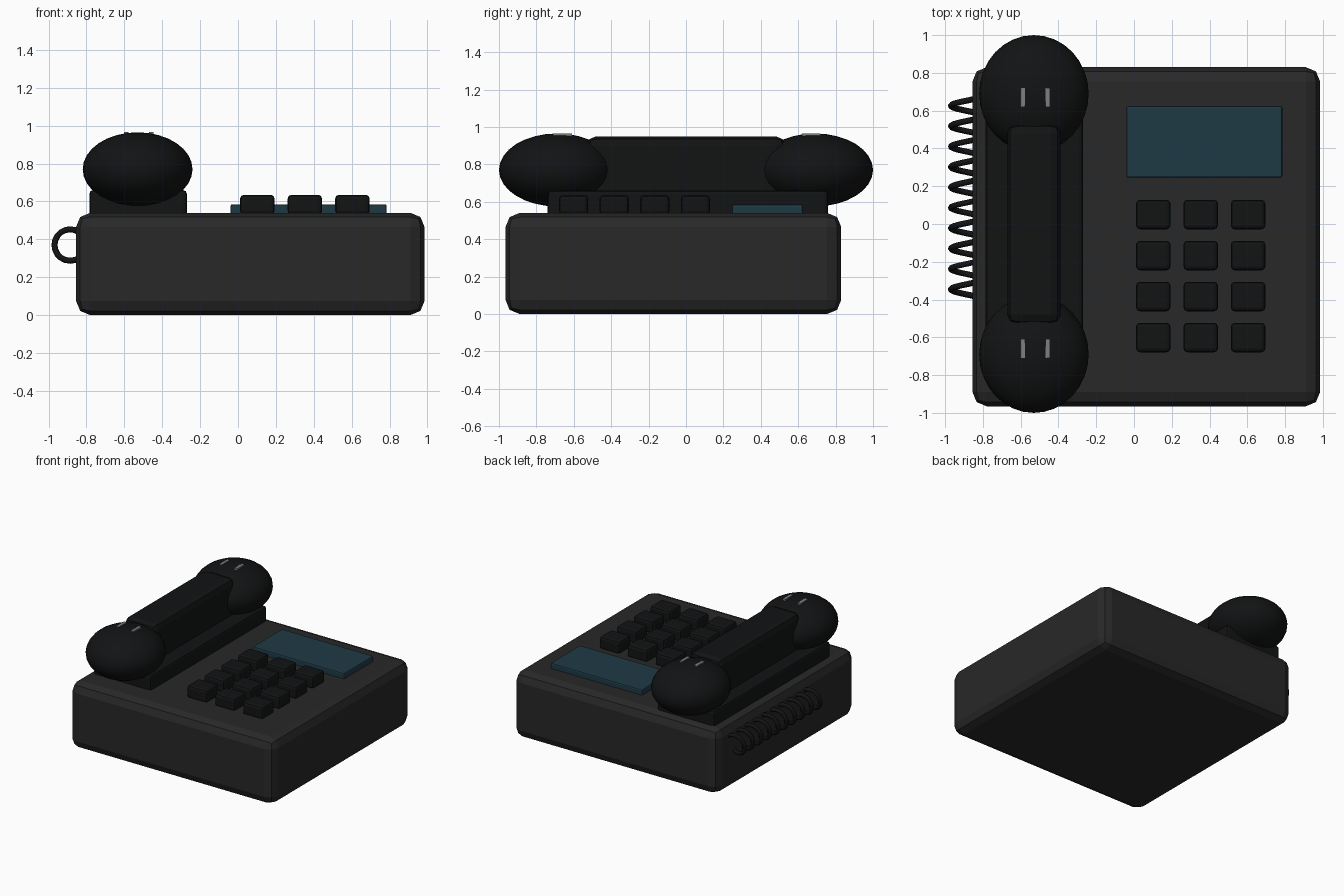
import bpy, math

if "Cube" in bpy.data.objects:
    bpy.data.objects.remove(bpy.data.objects["Cube"])


def material(name, rgb):
    m = bpy.data.materials.new(name)
    m.diffuse_color = (*rgb, 1)
    m.use_nodes = True
    m.node_tree.nodes["Principled BSDF"].inputs["Base Color"].default_value = m.diffuse_color
    return m


CHARCOAL = material("charcoal", (0.021, 0.021, 0.021))
BLACK = material("black", (0.006, 0.0065, 0.007))
TEAL = material("teal", (0.013, 0.042, 0.06))
GREY = material("grey", (0.2, 0.22, 0.22))


def box(name, lo, hi, mat, bevel=0.0, segments=2):
    """Box between two corners, with optional bevelled edges."""
    bpy.ops.mesh.primitive_cube_add(size=1, location=[(a + b) / 2 for a, b in zip(lo, hi)])
    ob = bpy.context.object
    ob.name = name
    ob.scale = [b - a for a, b in zip(lo, hi)]
    bpy.ops.object.transform_apply(location=False, rotation=False, scale=True)
    ob.data.materials.append(mat)
    if bevel:
        mod = ob.modifiers.new("bevel", 'BEVEL')
        mod.width = bevel
        mod.segments = segments
    return ob


# body and cradle
box("body", (-0.855, -0.965, 0), (0.985, 0.83, 0.54), CHARCOAL, 0.075)
box("cradle", (-0.785, -0.74, 0.5), (-0.27, 0.76, 0.66), BLACK, 0.02)

# handset grip, cups and grille slots
HX = -0.53
box("handset_grip", (HX - 0.14, -0.53, 0.6), (HX + 0.14, 0.53, 0.95), BLACK, 0.05)
for side, y, slot_y in (("earpiece", 0.69, 0.67), ("mouthpiece", -0.69, -0.66)):
    bpy.ops.mesh.primitive_uv_sphere_add(segments=32, ring_count=16, location=(HX, y, 0.77))
    cup = bpy.context.object
    cup.name = side
    cup.scale = (0.29, 0.31, 0.195)
    bpy.ops.object.transform_apply(location=False, rotation=False, scale=True)
    bpy.ops.object.shade_smooth()
    cup.data.materials.append(BLACK)
    for i, dx in enumerate((-0.06, 0.073)):
        box(f"{side}_slot_{i + 1}", (HX + dx - 0.012, slot_y - 0.05, 0.93),
            (HX + dx + 0.012, slot_y + 0.05, 0.966), GREY)

# display
box("display", (-0.04, 0.245, 0.52), (0.785, 0.625, 0.585), TEAL, 0.01)

# keypad
for row in range(4):
    for col in range(3):
        x, y = 0.102 + 0.251 * col, 0.05 - 0.217 * row
        box(f"key_{row + 1}_{col + 1}", (x - 0.091, y - 0.078, 0.53),
            (x + 0.091, y + 0.078, 0.635), BLACK, 0.02)

# coiled cord along the left side
TURNS, STEPS = 10, 20
curve = bpy.data.curves.new("coiled_cord", 'CURVE')
curve.dimensions = '3D'
curve.bevel_depth = 0.016
curve.bevel_resolution = 2
curve.use_fill_caps = True
spline = curve.splines.new('POLY')
spline.points.add(TURNS * STEPS)
for i, p in enumerate(spline.points):
    a = 2 * math.pi * i / STEPS
    p.co = (-0.886 + 0.083 * math.cos(a), 0.68 - 1.08 * i / (TURNS * STEPS),
            0.37 + 0.083 * math.sin(a), 1)
    spline.use_smooth = True
curve.materials.append(BLACK)
bpy.context.collection.objects.link(bpy.data.objects.new("coiled_cord", curve))
